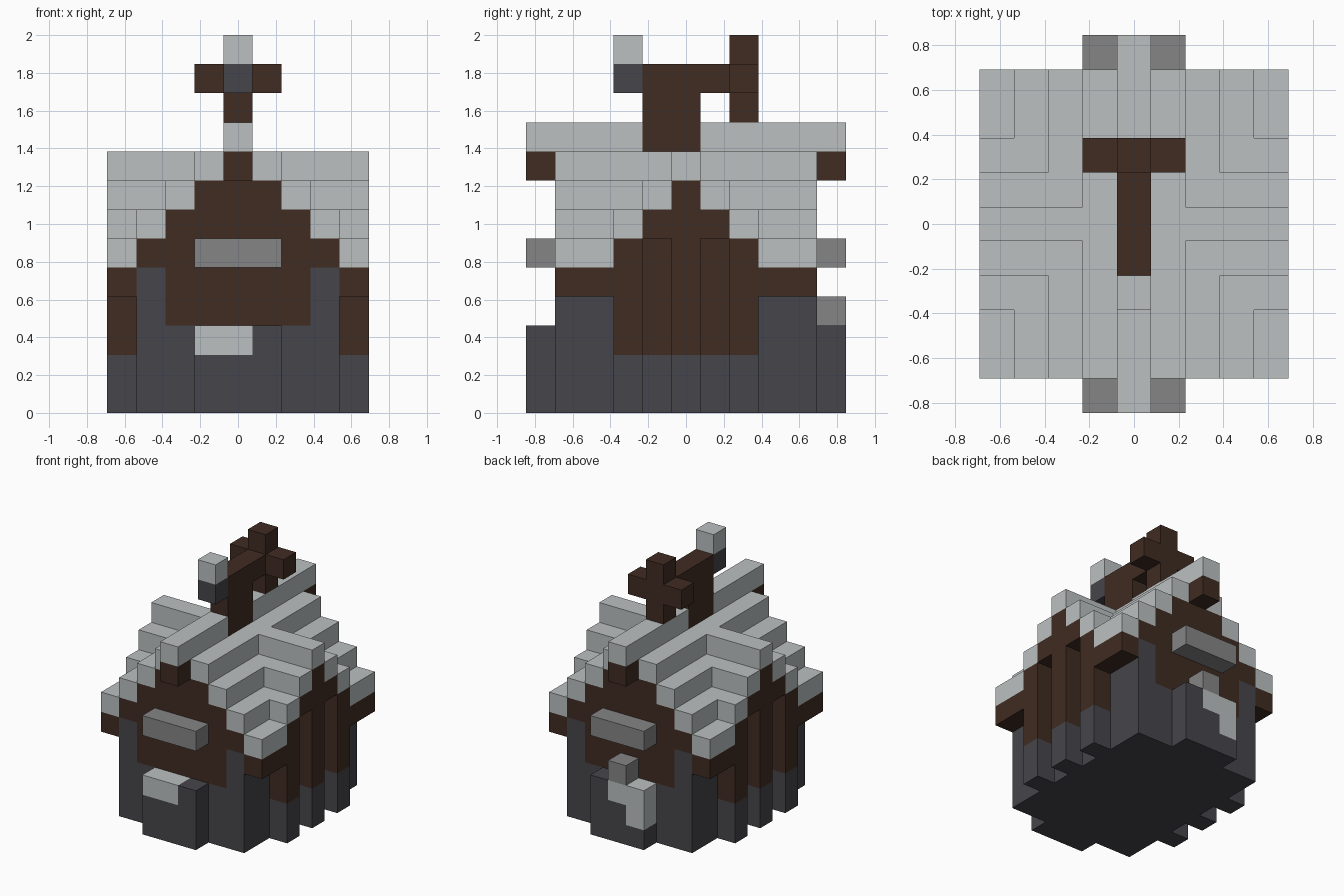
import bpy
import bmesh
from mathutils import Vector

cube = bpy.data.objects.get("Cube")
if cube:
    bpy.data.objects.remove(cube, do_unlink=True)

UNIT = 2 / 13  # edge of one block


def material(name, rgb):
    m = bpy.data.materials.new(name)
    m.use_nodes = True
    m.diffuse_color = (*rgb, 1)
    bsdf = m.node_tree.nodes["Principled BSDF"]
    bsdf.inputs["Base Color"].default_value = (*rgb, 1)
    bsdf.inputs["Roughness"].default_value = 1
    return m


SNOW = material("pale_grey", (0.50, 0.53, 0.53))
WOOD = material("dark_brown", (0.051, 0.025, 0.016))
STONE = material("charcoal", (0.061, 0.060, 0.069))
GREY = material("mid_grey", (0.235, 0.235, 0.235))

blocks = {}  # block position -> (part name, material)


def fill(part, mat, xs, ys, zs):
    """Fill an inclusive range of blocks with one part."""
    for x in range(xs[0], xs[1] + 1):
        for y in range(ys[0], ys[1] + 1):
            for z in range(zs[0], zs[1] + 1):
                blocks[x, y, z] = (part, mat)


def roof_top(x, y):
    """Height of two crossing stepped gables."""
    return max(10 - max(abs(x), 1), 9 - min(abs(y), 3))


def stone_height(x, y):
    """Height of the stone footing, raised at the corners."""
    if abs(y) == 4:
        return 5 if abs(x) == 3 else 3
    return 4 if abs(y) == 3 else 2


# Walls, side posts, eaves and roof
for x in range(-4, 5):
    for y in range(-4, 5):
        top = roof_top(x, y)
        fill("roof", SNOW, (x, x), (y, y), (top - 1, top - 1))
        if abs(x) == 4:
            fill("eaves", WOOD, (x, x), (y, y), (top - 2, top - 2))
            if y not in (-2, 0, 2):
                continue
        foot = stone_height(x, y)
        fill("stone_base", STONE, (x, x), (y, y), (0, foot - 1))
        if abs(x) == 4:
            fill("side_posts", WOOD, (x, x), (y, y), (foot, top - 2))
        else:
            fill("timber_walls", WOOD, (x, x), (y, y), (foot, top - 2))

# Ridge beam, lintels and steps at both ends
fill("ridge", SNOW, (0, 0), (-5, 5), (9, 9))
for y in (-5, 5):
    end = (y, y)
    fill("ridge_support", WOOD, (0, 0), end, (8, 8))
    fill("lintels", GREY, (-1, 1), end, (5, 5))
    fill("end_steps", STONE, (-1, 1), end, (0, 2))

# Pale patches on the steps and the small block at the back
fill("front_patch", SNOW, (-1, 0), (-5, -5), (2, 2))
fill("back_patch", SNOW, (-1, 0), (5, 5), (2, 2))
fill("back_patch", SNOW, (-1, -1), (5, 5), (1, 1))
fill("back_block", GREY, (0, 0), (5, 5), (3, 3))

# Roof ornament with a crossed tail
fill("ornament_body", WOOD, (0, 0), (-1, 0), (9, 11))
fill("ornament_body", WOOD, (0, 0), (1, 1), (11, 11))
fill("ornament_tail", WOOD, (0, 0), (2, 2), (10, 12))
fill("ornament_tail", WOOD, (-1, 1), (2, 2), (11, 11))
fill("ornament_head", STONE, (0, 0), (-2, -2), (11, 11))
fill("ornament_crest", SNOW, (0, 0), (-2, -2), (12, 12))


def build(part, mat, cells):
    """Make a part from the exposed sides of its blocks."""
    bm = bmesh.new()
    for cell in cells:
        centre = Vector(cell) + Vector((0, 0, 0.5))
        for axis in range(3):
            for sign in (-1, 1):
                normal = Vector((0, 0, 0))
                normal[axis] = sign
                if tuple(int(c) for c in Vector(cell) + normal) in blocks:
                    continue
                u = Vector((0, 0, 0))
                u[(axis + 1) % 3] = 0.5
                v = normal.cross(u)
                mid = centre + normal * 0.5
                ring = (mid - u - v, mid + u - v, mid + u + v, mid - u + v)
                bm.faces.new([bm.verts.new(p * UNIT) for p in ring])
    bmesh.ops.remove_doubles(bm, verts=bm.verts[:], dist=UNIT / 100)
    mesh = bpy.data.meshes.new(part)
    bm.to_mesh(mesh)
    bm.free()
    mesh.materials.append(mat)
    obj = bpy.data.objects.new(part, mesh)
    bpy.context.collection.objects.link(obj)


parts = {}
for cell, key in blocks.items():
    parts.setdefault(key, []).append(cell)
for (part, mat), cells in parts.items():
    build(part, mat, cells)
